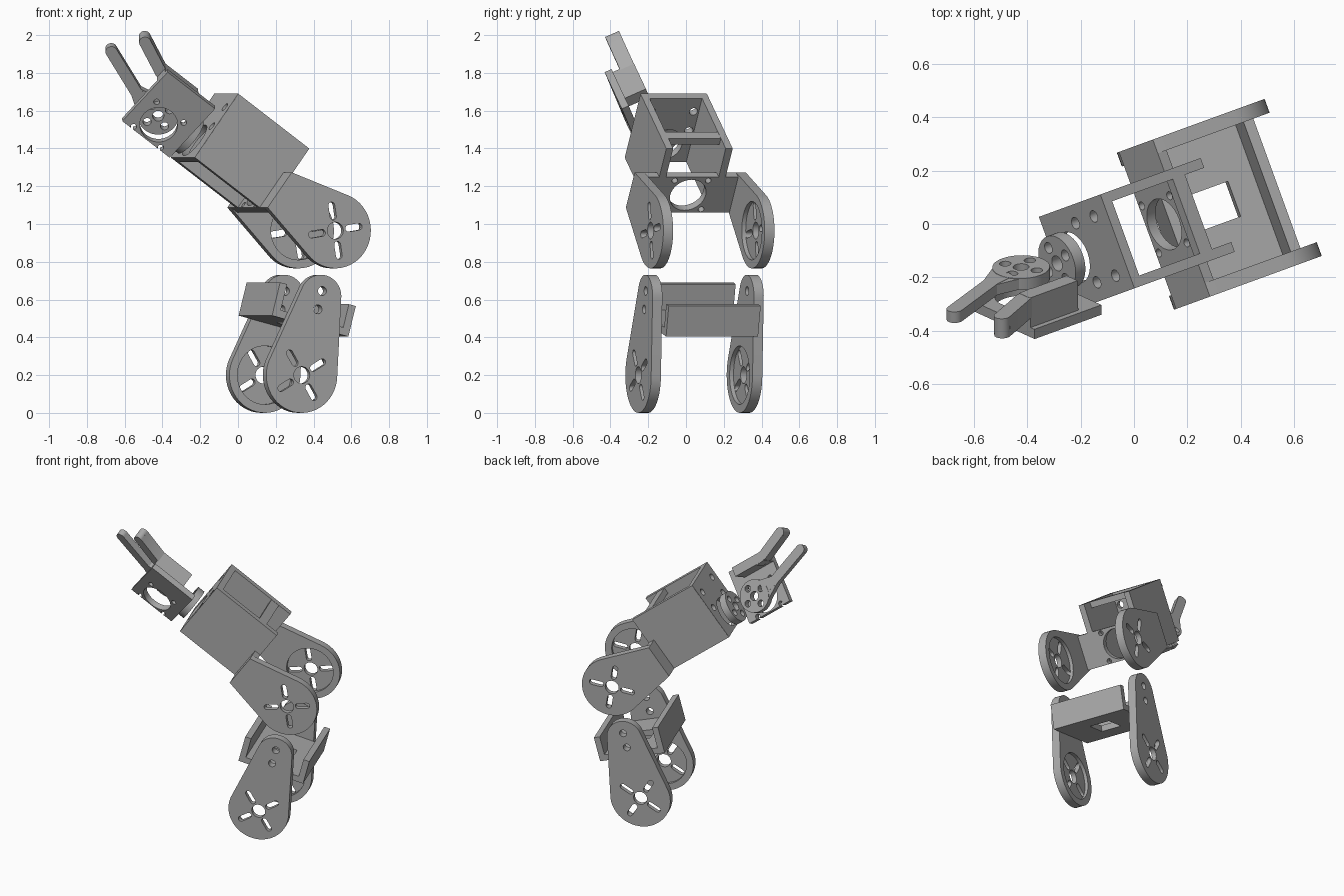
import bpy, bmesh
from math import cos, sin, radians, pi
from mathutils import Matrix, Vector
from mathutils.geometry import convex_hull_2d

old = bpy.data.objects.get("Cube")
if old:
    bpy.data.objects.remove(old)

grey = bpy.data.materials.new("plain_grey")
grey.use_nodes = True
grey.diffuse_color = (0.4, 0.4, 0.4, 1)
grey.node_tree.nodes["Principled BSDF"].inputs["Base Color"].default_value = (0.4, 0.4, 0.4, 1)

TURN = Matrix.Rotation(radians(20), 4, 'Z')      # whole arm is turned about z
AXIS_V = -0.04                                    # middle of the arm, sideways
END = Matrix(((0, 0, 1, 0), (1, 0, 0, 0), (0, 1, 0, 0), (0, 0, 0, 1)))  # draw across the limb


def limb(u, z, angle):
    """Frame at a hinge: x along the limb, y across it, z along the hinge."""
    c, s = cos(radians(angle)), sin(radians(angle))
    return TURN @ Matrix(((c, s, 0, u), (0, 0, 1, AXIS_V), (s, -c, 0, z), (0, 0, 0, 1)))


# Outlines
def rect(x0, y0, x1, y1):
    return [(x0, y0), (x1, y0), (x1, y1), (x0, y1)]


def circle(x, y, r, n=40):
    return [(x + r * cos(2 * pi * i / n), y + r * sin(2 * pi * i / n)) for i in range(n)]


def hull(points):
    return [points[i] for i in convex_hull_2d([Vector(p) for p in points])]


def ring(x, y, radius, r, start=45):
    return [circle(x + radius * cos(radians(start + k * 90)),
                   y + radius * sin(radians(start + k * 90)), r, 16) for k in range(4)]


def slots():
    out = []
    for k in range(4):
        d = Vector((cos(pi / 4 + k * pi / 2), sin(pi / 4 + k * pi / 2)))
        out.append(hull(circle(*(d * 0.075), 0.018, 16) + circle(*(d * 0.135), 0.018, 16)))
    return out


def strip(path, width):
    """Band of constant width along a bent path."""
    pts = [Vector(p) for p in path]
    left, right = [], []
    for i, p in enumerate(pts):
        d = (pts[min(i + 1, len(pts) - 1)] - pts[max(i - 1, 0)]).normalized()
        side = Vector((-d.y, d.x)) * width / 2
        left.append(tuple(p + side))
        right.append(tuple(p - side))
    return left + right[::-1]


# Solids
def slab(name, frame, outlines, d0, d1):
    bm = bmesh.new()
    for outline in outlines:
        face = bm.faces.new([bm.verts.new((x, y, d0)) for x, y in outline])
        new = bmesh.ops.extrude_face_region(bm, geom=[face])
        verts = [g for g in new["geom"] if isinstance(g, bmesh.types.BMVert)]
        bmesh.ops.translate(bm, vec=(0, 0, d1 - d0), verts=verts)
    bmesh.ops.recalc_face_normals(bm, faces=bm.faces)
    mesh = bpy.data.meshes.new(name)
    bm.to_mesh(mesh)
    bm.free()
    mesh.materials.append(grey)
    ob = bpy.data.objects.new(name, mesh)
    ob.matrix_world = frame
    bpy.context.scene.collection.objects.link(ob)
    return ob


def cut(ob, frame, outlines, d0, d1):
    tool = slab("cutter", frame, outlines, d0, d1)
    mod = ob.modifiers.new("cut", 'BOOLEAN')
    mod.operation, mod.solver, mod.object = 'DIFFERENCE', 'EXACT', tool
    bpy.context.view_layer.update()
    graph = bpy.context.evaluated_depsgraph_get()
    mesh = bpy.data.meshes.new_from_object(ob.evaluated_get(graph))
    ob.modifiers.clear()
    ob.data = mesh
    bpy.data.objects.remove(tool)


def side_plates(name, frame, outline, extra):
    """Mirrored pair of hinge cheeks with slotted hubs, dished inside."""
    for side, sign in (("right", -1), ("left", 1)):
        a, b = sorted((sign * 0.258, sign * 0.313))
        ob = slab(f"{name}_{side}", frame, [outline], a, b)
        r0, r1 = sorted((sign * 0.24, sign * 0.28))
        cut(ob, frame, [circle(0, 0, 0.155)], r0, r1)
        cut(ob, frame, [circle(0, 0, 0.045, 24)] + slots() + extra, a - 0.05, b + 0.05)


# Lower leg: two cheeks joined by an open channel
leg = limb(0.231, 0.2, 75.5)
side_plates("leg_plate", leg, hull(circle(0, 0, 0.2, 48) + circle(0.43, 0, 0.115)),
            [circle(0.46, 0, 0.024, 16), circle(0.36, 0, 0.024, 16)])
W, T = 0.222, 0.04
profile = [(0.268, -W), (0.268, W), (0.435, W), (0.435, W - T),
           (0.268 + T, W - T), (0.268 + T, T - W), (0.45, T - W), (0.45, -W)]
channel = slab("leg_channel", leg, [profile], -0.259, 0.259)
cut(channel, leg @ END, [rect(-0.08, -0.07, 0.08, 0.07)], 0.2, 0.35)

# Upper arm fork
arm = limb(0.42, 0.965, 144)
side_plates("fork_plate", arm, hull(circle(0, 0, 0.2, 48) + [(0.38, -0.125), (0.38, 0.105)]), [])
LOW, HIGH, MID = -0.125, 0.292, -0.012
base = slab("fork_base", arm @ END, [rect(LOW, -0.3, 0.105, 0.3)], 0.337, 0.38)
cut(base, arm @ END, [circle(MID, 0, 0.1)] + ring(MID, 0, 0.133, 0.016), 0.3, 0.42)

# Motor housing, open above and below
for side, sign in (("right", -1), ("left", 1)):
    a, b = sorted((sign * 0.148, sign * 0.187))
    slab(f"housing_wall_{side}", arm, [rect(0.337, LOW, 0.83, HIGH)], a, b)
slab("housing_bar", arm, [rect(0.43, 0.25, 0.49, HIGH - 0.002)], -0.15, 0.15)
front = slab("housing_front", arm @ END, [rect(LOW, -0.186, HIGH, 0.186)], 0.79, 0.831)
bolts = [circle(t, v, 0.023, 16) for t in (0.08, 0.205) for v in (-0.118, 0.118)]
cut(front, arm @ END, [circle(MID, 0, 0.1)] + bolts, 0.75, 0.87)

# Wrist disc
wrist = slab("wrist_disc", arm @ END, [circle(MID, 0, 0.108)], 0.86, 0.908)
cut(wrist, arm @ END, [circle(MID, 0, 0.03, 20)] + ring(MID, 0, 0.068, 0.022, 15), 0.8, 0.95)

# Gripper, twisted about the wrist
grip = arm @ Matrix.Translation((0.9, MID, 0)) @ Matrix.Rotation(radians(-30), 4, 'X')
PX, PY = 0.174, -0.012
plate = slab("gripper_plate", grip, [rect(0.005, -0.12, 0.335, 0.25)], -0.13, -0.09)
cut(plate, grip, [circle(PX, PY, 0.1)] + ring(PX, PY, 0.133, 0.016), -0.2, 0)
hub = slab("moving_finger_hub", grip, [circle(PX, PY, 0.108)], -0.015, 0.032)
cut(hub, grip, [circle(PX, PY, 0.03, 20)] + ring(PX, PY, 0.068, 0.022, 20), -0.1, 0.1)
arm_path = [(0.265, 0.0), (0.35, 0.016), (0.605, 0.11)]
slab("moving_finger", grip, [strip(arm_path, 0.062)], -0.014, 0.031)
slab("moving_finger_root", grip, [[(0.225, -0.1), (0.36, -0.013), (0.345, 0.046), (0.25, 0.065)]],
     -0.013, 0.03)
slab("moving_finger_tip", grip, [circle(0.605, 0.11, 0.031, 24)], -0.014, 0.031)
slab("fixed_finger_block", grip, [rect(0.1, 0.165, 0.335, 0.228)], -0.1, 0.031)
slab("fixed_finger", grip, [strip([(0.27, 0.19), (0.335, 0.198), (0.515, 0.278)], 0.062)],
     -0.05, 0.03)
slab("fixed_finger_tip", grip, [circle(0.515, 0.278, 0.031, 24)], -0.05, 0.03)

# Smooth the round walls, keep edges sharp
bpy.ops.object.select_all(action='DESELECT')
for ob in bpy.context.scene.objects:
    if ob.type == 'MESH':
        ob.select_set(True)
        bpy.context.view_layer.objects.active = ob
bpy.ops.object.shade_smooth_by_angle(angle=radians(30))
